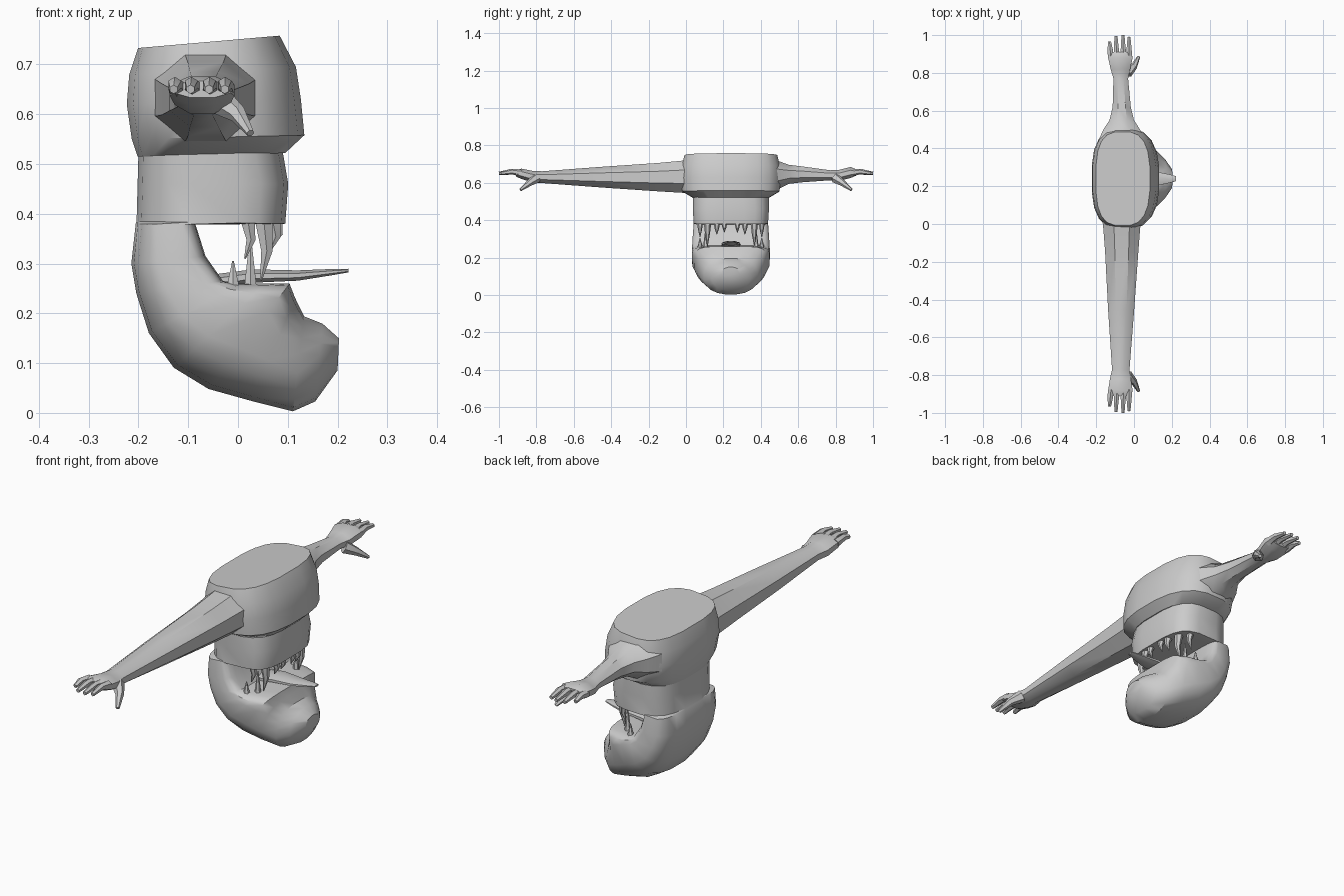
import bpy, bmesh, math
from mathutils import Vector as V

if "Cube" in bpy.data.objects:
    bpy.data.objects.remove(bpy.data.objects["Cube"])

YC = 0.24


def ring(c, u, v, n=8, e=2.0, e_in=None):
    """Superellipse ring around c with half-axes u and v (e_in: squareness on the +u half)."""
    pts = []
    for i in range(n):
        t = 2 * math.pi * (i + 0.5) / n
        ct, st = math.cos(t), math.sin(t)
        p = 2 / (e_in if e_in and ct > 0 else e)
        pts.append(V(c) + V(u) * math.copysign(abs(ct) ** p, ct)
                   + V(v) * math.copysign(abs(st) ** p, st))
    return pts


def add_loft(bm, rings):
    vs = [[bm.verts.new(p) for p in r] for r in rings]
    n = len(vs[0])
    for a, b in zip(vs, vs[1:]):
        for i in range(n):
            j = (i + 1) % n
            bm.faces.new((a[i], a[j], b[j], b[i]))
    bm.faces.new(vs[0][::-1])
    bm.faces.new(vs[-1])


def make(name, lofts, angle=38):
    bm = bmesh.new()
    for rings in lofts:
        add_loft(bm, rings)
    bmesh.ops.recalc_face_normals(bm, faces=bm.faces)
    me = bpy.data.meshes.new(name)
    bm.to_mesh(me)
    bm.free()
    ob = bpy.data.objects.new(name, me)
    bpy.context.collection.objects.link(ob)
    bpy.ops.object.select_all(action='DESELECT')
    ob.select_set(True)
    bpy.context.view_layer.objects.active = ob
    bpy.ops.object.shade_smooth_by_angle(angle=math.radians(angle))
    return ob


def profile_rings(sections, n=20):
    """Rings spanning an outer and an inner profile point, with a half width along y."""
    out = []
    for ox, oz, ix, iz, w, e, ei in sections:
        o, i = V((ox, YC, oz)), V((ix, YC, iz))
        out.append(ring((o + i) / 2, (i - o) / 2, (0, w, 0), n, e, ei))
    return out


def spike(path, radii, n=6, axis=(1, 0, 0), flat=1.0):
    """Tapered tube through the path points; axis is its first cross direction."""
    rings = []
    for k, (p, r) in enumerate(zip(path, radii)):
        d = (V(path[min(k + 1, len(path) - 1)]) - V(path[max(k - 1, 0)])).normalized()
        u = (V(axis) - d * V(axis).dot(d)).normalized()
        rings.append(ring(p, u * r, d.cross(u) * r * flat, n))
    return rings


# body: throat, upper jaw and lower jaw as one bent tube
make("body_and_jaw", [profile_rings([
    (-.200, .56, .085, .56, .205, 3, 3),
    (-.203, .46, .102, .46, .205, 3, 3.5),
    (-.205, .385, .096, .38, .200, 3, 3.5),
    (-.206, .38, -.085, .378, .200, 3, 6),
    (-.215, .30, -.065, .315, .205, 3, 6),
    (-.205, .24, -.030, .265, .208, 3, 6),
    (-.180, .16, .005, .260, .210, 2.8, 6),
    (-.130, .09, .055, .260, .208, 2.6, 6),
    (-.060, .047, .104, .260, .195, 2.5, 5),
    (.030, .022, .115, .232, .175, 2.4, 3),
    (.110, .002, .133, .195, .145, 2.3, 2.5),
    (.155, .022, .170, .180, .105, 2.2, 2.2),
    (.200, .085, .203, .150, .050, 2, 2)])])

# shoulders block
make("shoulder_block", [profile_rings([
    (-.203, .515, .096, .522, .202, 3, 3),
    (-.215, .55, .135, .558, .262, 2.8, 2.6),
    (-.225, .62, .128, .63, .270, 2.8, 2.6),
    (-.220, .68, .118, .695, .265, 2.8, 2.6),
    (-.202, .733, .085, .758, .250, 3, 2.8)])])


# arms, given as (y, x centre, z centre, x radius, z radius)
def arm(name, secs):
    make(name, [[p for p in ring((x, y, z), (rx, 0, 0), (0, 0, rz), 8)]
                for y, x, z, rx, rz in secs] and
         [[ring((x, y, z), (rx, 0, 0), (0, 0, rz), 8) for y, x, z, rx, rz in secs]])


arm("long_arm", [(.06, -.065, .635, .115, .100), (-.03, -.065, .632, .105, .092),
                 (-.15, -.065, .630, .095, .082), (-.45, -.068, .630, .075, .060),
                 (-.77, -.070, .630, .050, .034), (-.82, -.072, .632, .060, .034),
                 (-.88, -.072, .648, .070, .030), (-.91, -.072, .650, .062, .018)])
arm("short_arm", [(.44, -.065, .640, .135, .100), (.50, -.065, .642, .105, .078),
                  (.55, -.065, .645, .070, .055), (.62, -.065, .645, .052, .046),
                  (.77, -.070, .640, .042, .029), (.82, -.072, .640, .056, .032),
                  (.88, -.072, .655, .070, .032), (.91, -.072, .655, .062, .018)])

# fingers and thumbs
for side, s in (("long_arm", -1), ("short_arm", 1)):
    parts = []
    for k, x in enumerate((-.122, -.090, -.055, -.025)):
        tip = (.965, .995, 1.0, .99)[k]
        parts.append(spike([(x, s * .88, .652), (x * 1.04, s * .93, .660),
                            (x * 1.06, s * tip, .650)], (.019, .015, .009), 6))
    parts.append(spike([(-.035, s * .80, .625), (.000, s * .835, .600),
                        (.025, s * .885, .562)], (.028, .018, .008), 6, (0, 0, 1)))
    make(side + "_fingers", parts)

# teeth
teeth = []
for dy, x, length, r in ((.035, .075, .050, .016), (.075, .070, .060, .018),
                         (.125, .052, .120, .020), (.165, .020, .075, .016)):
    for s in (-1, 1):
        y = YC + s * dy
        teeth.append(spike([(x, y, .385), (x + .006, y, .385 - length * .5),
                            (x - .006, y, .385 - length)], (r, r * .65, .002)))
for dy, x, length in ((.135, .025, .090), (.165, -.01, .045)):
    for s in (-1, 1):
        y = YC + s * dy
        teeth.append(spike([(x, y, .255), (x, y, .26 + length)], (.014, .002)))
make("teeth", teeth)

# tongue
make("tongue", [spike([(-.04, YC, .265), (.03, YC, .275), (.12, YC, .276), (.19, YC, .283),
                       (.222, YC, .286)], (.055, .052, .040, .024, .014), 8, (0, 1, 0), .28)])
